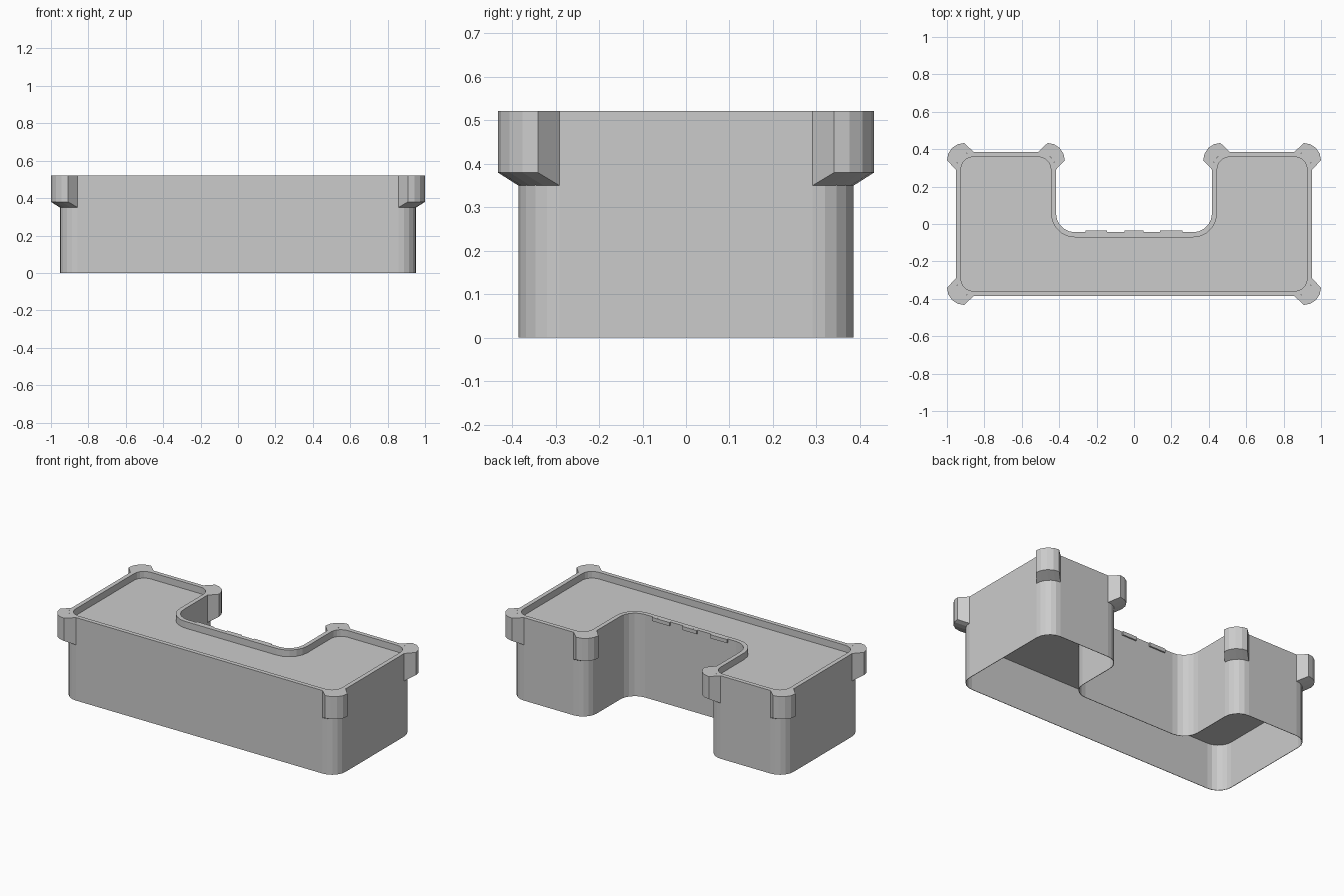
import bpy, bmesh, math

if "Cube" in bpy.data.objects:
    bpy.data.objects.remove(bpy.data.objects["Cube"])

X, Y, NX, NY = 0.953, 0.386, 0.417, -0.044   # body half size, notch half width, notch floor
TOP = 0.522
# corners counter-clockwise: x, y, radius, start angle, convex(1) / concave(-1)
CORNERS = [(-X, -Y, .095, 180, 1), (X, -Y, .095, 270, 1), (X, Y, .095, 0, 1),
           (NX, Y, .095, 90, 1), (NX, NY, .10, 0, -1), (-NX, NY, .10, 270, -1),
           (-NX, Y, .095, 0, 1), (-X, Y, .095, 90, 1)]


def finish(bm, name):
    bmesh.ops.recalc_face_normals(bm, faces=bm.faces[:])
    me = bpy.data.meshes.new(name)
    bm.to_mesh(me)
    bm.free()
    ob = bpy.data.objects.new(name, me)
    bpy.context.collection.objects.link(ob)
    return ob


def u_loop(inset, seg=5):
    """Rounded U outline, shrunk inwards by inset."""
    pts = []
    for x, y, r, a0, kind in CORNERS:
        mid = math.radians(a0 + 45)
        sx, sy = math.copysign(1, math.cos(mid)), math.copysign(1, math.sin(mid))
        if kind < 0:                       # arc centre lies inside the notch
            sx, sy = (1 if x > 0 else -1), -1
        cx, cy = x - sx * r, y - sy * r
        rad = r - kind * inset
        base = math.degrees(math.atan2(sy, sx)) - 45 * kind
        for i in range(seg + 1):
            a = math.radians(base + kind * 90 * i / seg)
            pts.append((cx + rad * math.cos(a), cy + rad * math.sin(a)))
    return pts


# U-shaped shell: thin skirt open below, shallow tray on top
bm = bmesh.new()
rings = []
for inset, z in [(.003, .29), (.003, 0), (0, 0), (0, TOP), (.027, TOP), (.027, .48)]:
    rings.append([bm.verts.new((x, y, z)) for x, y in u_loop(inset)])
for a, b in zip(rings, rings[1:]):
    for i in range(len(a)):
        j = (i + 1) % len(a)
        bm.faces.new((a[i], a[j], b[j], b[i]))
caps = [bm.faces.new(rings[0]), bm.faces.new(rings[-1])]
bm.normal_update()
bmesh.ops.triangulate(bm, faces=caps)
finish(bm, "tray_body")


def corner_lug(name, x, y, sx, sy, seg=4):
    """Rounded lug wrapped round a body corner, underside slanting up and out."""
    bm = bmesh.new()
    cols = []
    for i in range(seg + 1):
        a = math.radians(90 * i / seg)
        c, s = math.cos(a), math.sin(a)
        profile = [(.092, .045, TOP), (.092, .045, .38), (.095, .095, .35), (.095, .095, TOP)]
        cols.append([bm.verts.new((x + sx * (r * c - d), y + sy * (r * s - d), z))
                     for r, d, z in profile])
    for p, q in zip(cols, cols[1:]):
        for k in range(4):
            m = (k + 1) % 4
            bm.faces.new((p[k], p[m], q[m], q[k]))
    bm.faces.new(cols[0])
    bm.faces.new(cols[-1])
    finish(bm, name)


for s, side in ((-1, "left"), (1, "right")):
    corner_lug(f"front_lug_{side}", s * X, -Y, s, -1)
    corner_lug(f"back_lug_{side}", s * X, Y, s, 1)
    corner_lug(f"notch_lug_{side}", s * NX, Y, -s, 1)

# Three small tabs flush with the rim of the notch
for name, x0, x1 in (("left", -.26, -.145), ("middle", -.05, .05), ("right", .14, .26)):
    bm = bmesh.new()
    bmesh.ops.create_cube(bm, size=1)
    for v in bm.verts:
        v.co = ((x0 + x1) / 2 + v.co.x * (x1 - x0), -.051 + v.co.y * .032, .5105 + v.co.z * .0228)
    finish(bm, f"rim_tab_{name}")
